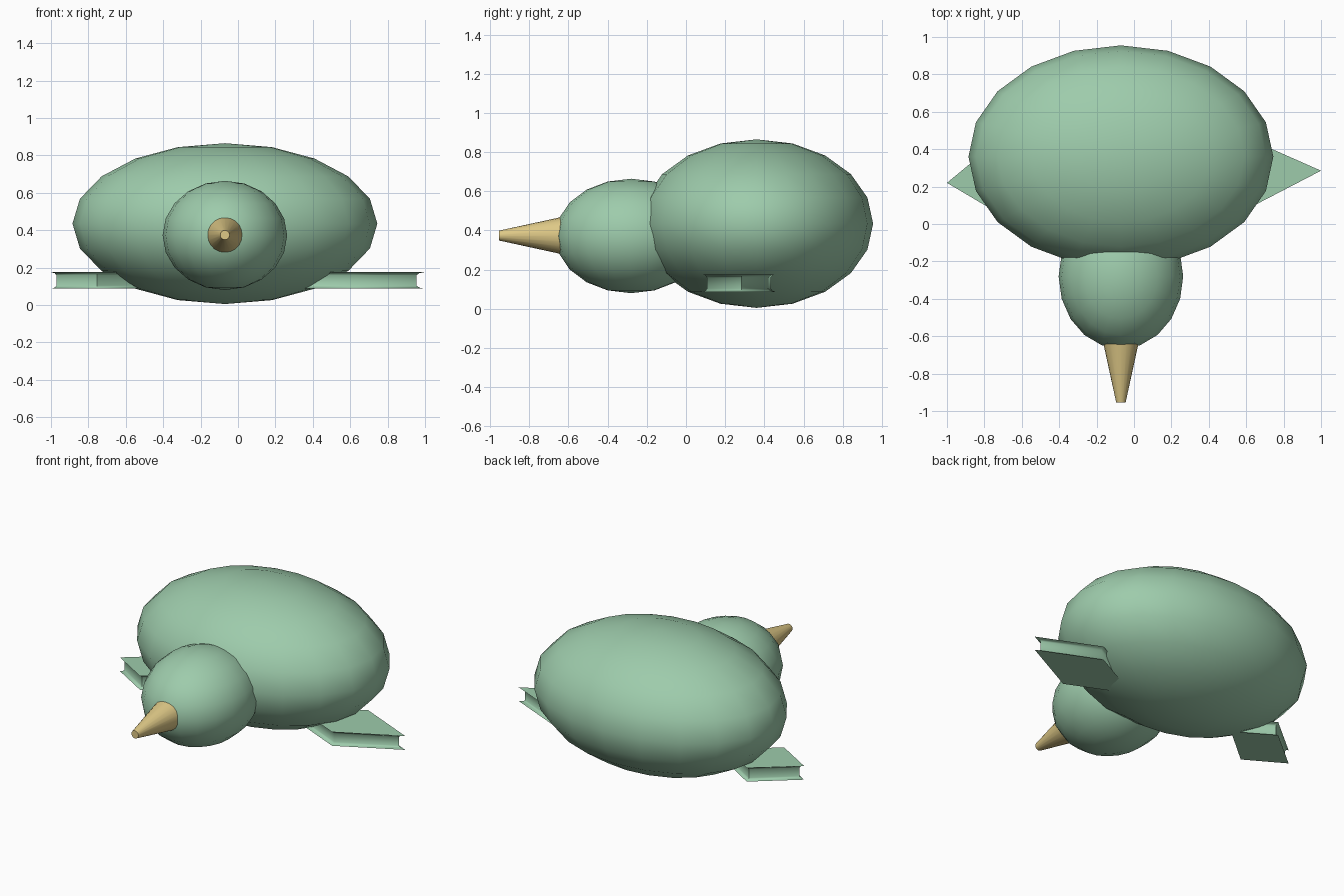
import bpy, bmesh, math
from mathutils import Matrix, Vector

cube = bpy.data.objects.get("Cube")
if cube:
    bpy.data.objects.remove(cube, do_unlink=True)


def material(name, rgb):
    mat = bpy.data.materials.new(name)
    mat.use_nodes = True
    mat.diffuse_color = (*rgb, 1)
    mat.node_tree.nodes["Principled BSDF"].inputs["Base Color"].default_value = (*rgb, 1)
    return mat


green = material("soft_green", (0.34, 0.60, 0.41))
tan = material("beak_tan", (0.73, 0.58, 0.24))


def finish(name, bm, mat, angle):
    bmesh.ops.recalc_face_normals(bm, faces=bm.faces)
    mesh = bpy.data.meshes.new(name)
    bm.to_mesh(mesh)
    bm.free()
    mesh.materials.append(mat)
    obj = bpy.data.objects.new(name, mesh)
    bpy.context.collection.objects.link(obj)
    bpy.ops.object.select_all(action='DESELECT')
    obj.select_set(True)
    bpy.context.view_layer.objects.active = obj
    bpy.ops.object.shade_smooth_by_angle(angle=math.radians(angle))
    return obj


def ellipsoid(name, centre, radii):
    bm = bmesh.new()
    bmesh.ops.create_uvsphere(bm, u_segments=20, v_segments=10, radius=1)
    bm.transform(Matrix.Translation(centre) @ Matrix.Diagonal((*radii, 1)))
    return finish(name, bm, green, 60)


def foot(name, corners):
    # Four-cornered slab whose sides are hollowed between two thin lips
    profile = [(0.087, 1), (0.093, 0.92), (0.104, 0.88),
               (0.159, 0.88), (0.17, 0.92), (0.176, 1)]
    points = [Vector(c) for c in corners]
    centre = sum(points, Vector((0, 0))) / len(points)
    bm = bmesh.new()
    rings = []
    for z, scale in profile:
        ring = [centre + (p - centre) * scale for p in points]
        rings.append([bm.verts.new((p.x, p.y, z)) for p in ring])
    for low, high in zip(rings, rings[1:]):
        for i in range(len(points)):
            j = (i + 1) % len(points)
            bm.faces.new((low[i], low[j], high[j], high[i]))
    bm.faces.new(rings[0])
    bm.faces.new(rings[-1])
    return finish(name, bm, green, 50)


# Body and head
ellipsoid("body", (-0.07, 0.36, 0.435), (0.815, 0.595, 0.43))
ellipsoid("head", (-0.07, -0.28, 0.372), (0.333, 0.387, 0.292))

# Tapered beak pointing forward
bm = bmesh.new()
bmesh.ops.create_cone(bm, cap_ends=True, segments=20, radius1=0.098, radius2=0.025, depth=0.335)
bm.transform(Matrix.Translation((-0.07, -0.7875, 0.374)) @ Matrix.Rotation(math.pi / 2, 4, 'X'))
finish("beak", bm, tan, 60)

# Feet, splayed to the sides under the body
foot("left_foot", [(1.0, 0.285), (0.615, 0.455), (0.23, 0.255), (0.615, 0.085)])
foot("right_foot", [(-1.0, 0.22), (-0.755, 0.075), (-0.5, 0.29), (-0.74, 0.435)])
